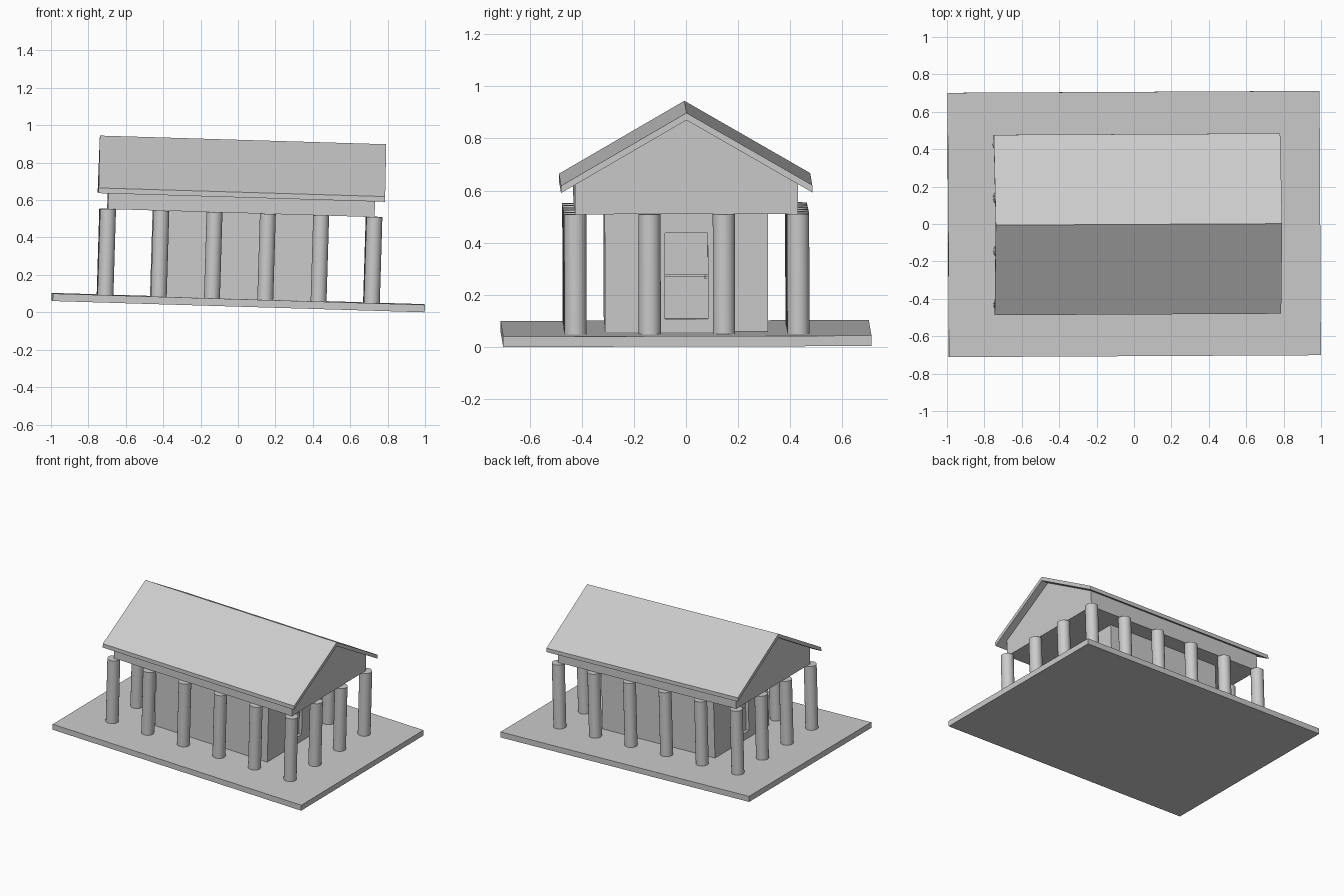
import bpy
import bmesh
from math import radians
from mathutils import Matrix, Vector

cube = bpy.data.objects.get("Cube")
if cube:
    bpy.data.objects.remove(cube, do_unlink=True)

# Whole building leans slightly, with its lowest plinth corner on the ground
LENGTH, WIDTH = 1.99, 1.413
TURN = (Matrix.Rotation(radians(0.3), 4, 'Z') @ Matrix.Rotation(radians(1.73), 4, 'Y')
        @ Matrix.Rotation(radians(0.15), 4, 'X'))
lowest = min((TURN @ Vector((sx * LENGTH / 2, sy * WIDTH / 2, 0))).z
             for sx in (-1, 1) for sy in (-1, 1))
POSE = Matrix.Translation((0, 0, -lowest)) @ TURN

stone = bpy.data.materials.new("grey_stone")
stone.use_nodes = True
GREY = (0.6, 0.6, 0.6, 1)
stone.diffuse_color = GREY
stone.node_tree.nodes["Principled BSDF"].inputs["Base Color"].default_value = GREY


def finish(bm, name, smooth=False):
    bmesh.ops.recalc_face_normals(bm, faces=bm.faces)
    bm.transform(POSE)
    mesh = bpy.data.meshes.new(name)
    bm.to_mesh(mesh)
    bm.free()
    mesh.materials.append(stone)
    obj = bpy.data.objects.new(name, mesh)
    bpy.context.collection.objects.link(obj)
    if smooth:
        bpy.ops.object.select_all(action='DESELECT')
        obj.select_set(True)
        bpy.context.view_layer.objects.active = obj
        bpy.ops.object.shade_smooth_by_angle(angle=radians(40))
    return obj


def box_mesh(low, high):
    bm = bmesh.new()
    low, high = Vector(low), Vector(high)
    bmesh.ops.create_cube(bm, size=1, matrix=Matrix.Translation((low + high) / 2)
                          @ Matrix.Diagonal((*(high - low), 1)))
    return bm


def box(name, low, high):
    return finish(box_mesh(low, high), name)


def prism(name, profile, half_length):
    """Extrude a (y, z) outline along x."""
    bm = bmesh.new()
    face = bm.faces.new([bm.verts.new((-half_length, y, z)) for y, z in profile])
    moved = bmesh.ops.extrude_face_region(bm, geom=[face])["geom"]
    bmesh.ops.translate(bm, vec=(2 * half_length, 0, 0),
                        verts=[v for v in moved if isinstance(v, bmesh.types.BMVert)])
    return finish(bm, name)


# Plinth
FLOOR, BEAM = 0.04, 0.50
box("plinth", (-LENGTH / 2, -WIDTH / 2, 0), (LENGTH / 2, WIDTH / 2, FLOOR))

# Ring of columns, six along the sides and four across the ends
STEP = 0.285
for i in range(6):
    for j in range(4):
        if i in (0, 5) or j in (0, 3):
            bm = bmesh.new()
            spot = ((i - 2.5) * STEP, (j - 1.5) * STEP, (FLOOR + BEAM) / 2)
            bmesh.ops.create_cone(bm, cap_ends=True, segments=32, radius1=0.0425,
                                  radius2=0.0425, depth=BEAM - FLOOR,
                                  matrix=Matrix.Translation(spot))
            finish(bm, f"column_{i + 1}_{j + 1}", smooth=True)

# Inner chamber with a recessed doorway at each end
ROOM_X, ROOM_Y, DOOR_Y, SILL, HEAD, RECESS = 0.45, 0.313, 0.082, 0.09, 0.42, 0.03
bm = box_mesh((-ROOM_X, -ROOM_Y, FLOOR), (ROOM_X, ROOM_Y, BEAM))
for point, normal in (((0, -DOOR_Y, 0), (0, 1, 0)), ((0, DOOR_Y, 0), (0, 1, 0)),
                      ((0, 0, SILL), (0, 0, 1)), ((0, 0, HEAD), (0, 0, 1))):
    bmesh.ops.bisect_plane(bm, geom=bm.verts[:] + bm.edges[:] + bm.faces[:],
                           plane_co=point, plane_no=normal)
doorways = [f for f in bm.faces if abs(f.calc_center_median().x) > ROOM_X - 0.01
            and abs(f.calc_center_median().y) < DOOR_Y
            and SILL < f.calc_center_median().z < HEAD]
for face in doorways:
    side = 1 if face.calc_center_median().x > 0 else -1
    inner = bmesh.ops.extrude_discrete_faces(bm, faces=[face])["faces"][0]
    rim = list(inner.verts)
    bmesh.ops.delete(bm, geom=[inner], context='FACES_ONLY')
    edge_loop = [Vector(v.co) for v in rim]
    back = [bm.verts.new(co - Vector((side * RECESS, 0, 0))) for co in edge_loop]
    bm.faces.new(back)
    for k in range(len(rim)):
        n = (k + 1) % len(rim)
        bm.faces.new((rim[k], rim[n], back[n], back[k]))
bmesh.ops.remove_doubles(bm, verts=bm.verts, dist=0.0001)
finish(bm, "chamber")

# Door leaves, each in an upper and a lower half, with a small handle
MIDDLE = (SILL + HEAD) / 2
for side, end in ((1, "right"), (-1, "left")):
    def slab(name, y0, y1, z0, z1, depth):
        xs = sorted((side * (ROOM_X - RECESS), side * (ROOM_X - RECESS + depth)))
        box(f"{end}_{name}", (xs[0], y0, z0), (xs[1], y1, z1))
    slab("door_lower", -DOOR_Y, DOOR_Y, SILL, MIDDLE - 0.002, 0.008)
    slab("door_upper", -DOOR_Y, DOOR_Y, MIDDLE + 0.002, HEAD, 0.008)
    slab("door_handle", DOOR_Y - 0.012, DOOR_Y - 0.006, MIDDLE - 0.012, MIDDLE, 0.018)

# Beam and gables in one pentagonal block
PITCH, RIDGE, THICK = 0.578, 0.89, 0.028
HALF, EAVE = 0.4275, 0.482
under = RIDGE - THICK
shoulder = under - PITCH * HALF
prism("beam_and_gables", [(-HALF, BEAM), (HALF, BEAM), (HALF, shoulder),
                          (0, under), (-HALF, shoulder)], 0.713)

# Pitched roof
drop = PITCH * EAVE
prism("roof", [(-EAVE, under - drop), (0, under), (EAVE, under - drop),
               (EAVE, RIDGE - drop), (0, RIDGE), (-EAVE, RIDGE - drop)], 0.766)
